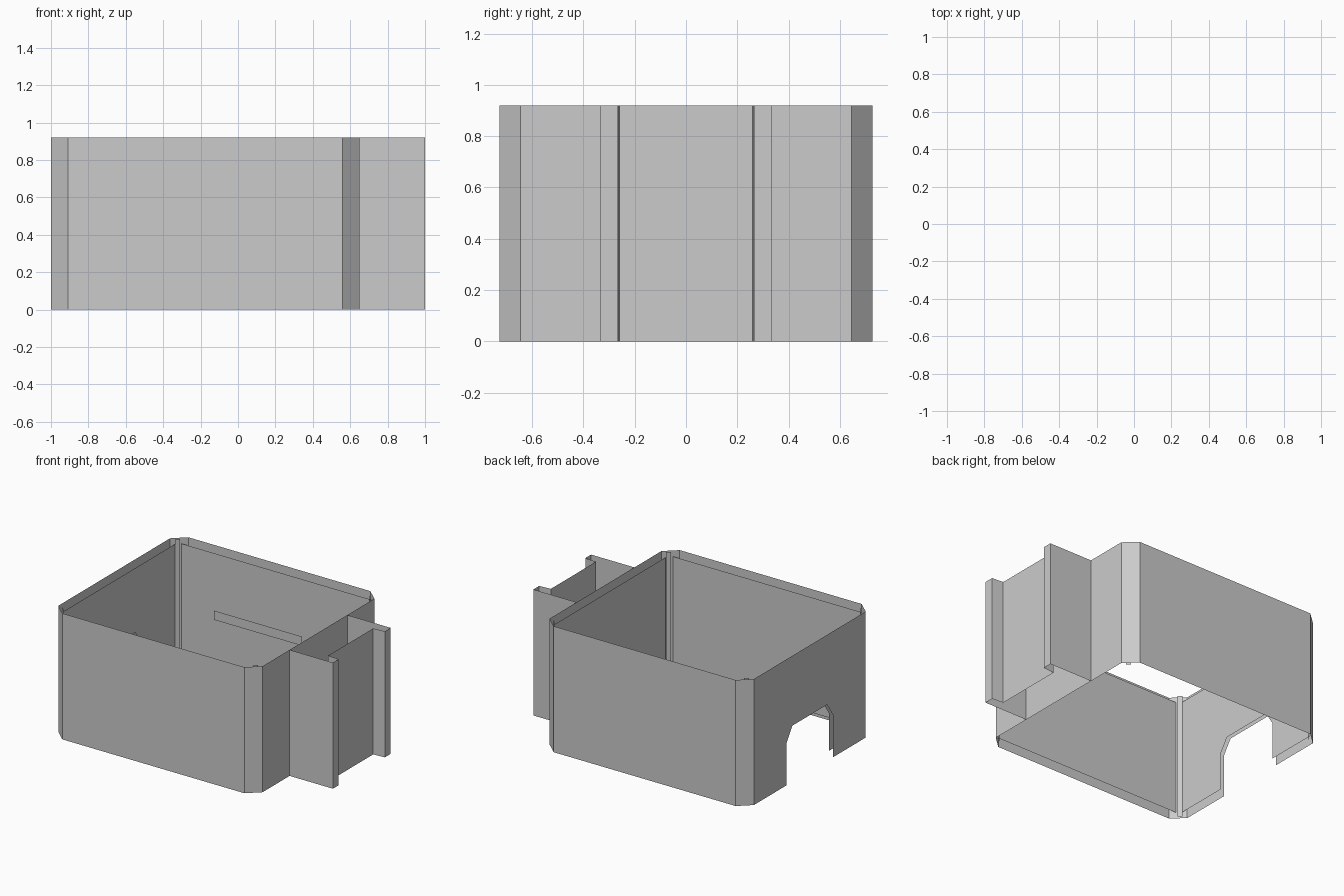
import bpy

if "Cube" in bpy.data.objects:
    bpy.data.objects.remove(bpy.data.objects["Cube"])

H = 0.92            # wall height
X0, X1, Y = -1.0, 0.65, 0.727
CX, CY = 0.09, 0.082  # corner chamfer


def make(name, verts, faces):
    me = bpy.data.meshes.new(name)
    me.from_pydata(verts, [], faces)
    me.update()
    ob = bpy.data.objects.new(name, me)
    bpy.context.collection.objects.link(ob)
    return ob


def sheet(name, path, z0=0.0, z1=H):
    """Thin upright wall following a plan path."""
    n = len(path)
    verts = [(x, y, z) for z in (z0, z1) for x, y in path]
    return make(name, verts, [(i, i + 1, n + i + 1, n + i) for i in range(n - 1)])


def arch_wall(name, x, half, z0, z1):
    """Upright wall facing -x with a clipped-corner doorway."""
    side = [(half, z0), (0.267, z0), (0.267, 0.31), (0.2, 0.41)]
    top = [(half, z1), (0.2, z1)]
    verts, faces = [], []
    for s in (1, -1):
        b = len(verts)
        verts += [(x, s * y, z) for y, z in side + top[::-1]]
        faces.append([b + i for i in range(6)][::s])
    faces.append((3, 4, 10, 9))
    return make(name, verts, faces)


# Doorway wall, outer skin and inner lining
arch_wall("doorway_wall", X0, Y - CY, 0, H)
arch_wall("doorway_lining", X0 + 0.03, 0.667, 0.04, 0.88)

# Side walls with chamfered corners, linings and corner strips
for s, side in ((-1, "front"), (1, "back")):
    sheet(side + "_wall", [(X0, s * (Y - CY)), (X0 + CX, s * Y),
                           (X1 - CX, s * Y), (X1, s * (Y - CY))])
    sheet(side + "_lining", [(X0 + 0.06, s * 0.69), (X1 - 0.06, s * 0.69)], 0.04, 0.88)
    for x, d, end in ((X0, 1, "left"), (X1, -1, "right")):
        sheet(f"{side}_{end}_corner_strip",
              [(x + d * 0.035, s * 0.65), (x + d * 0.06, s * 0.672)])

# Closed end wall with lining
sheet("end_wall", [(X1, -(Y - CY)), (X1, Y - CY)])
sheet("end_lining", [(X1 - 0.03, -0.65), (X1 - 0.03, 0.65)], 0.04, 0.88)

# Projecting bay: two flanged jambs with a recessed panel between
for s, side in ((-1, "front"), (1, "back")):
    sheet(side + "_jamb", [(X1, s * 0.333), (1.0, s * 0.333),
                           (1.0, s * 0.266), (0.91, s * 0.259)])
sheet("recessed_panel", [(0.91, -0.259), (0.91, 0.259)])

# Rail on the inside of the back wall
sheet("inner_rail", [(-0.67, 0.68), (0.04, 0.68)], 0.40, 0.467)
